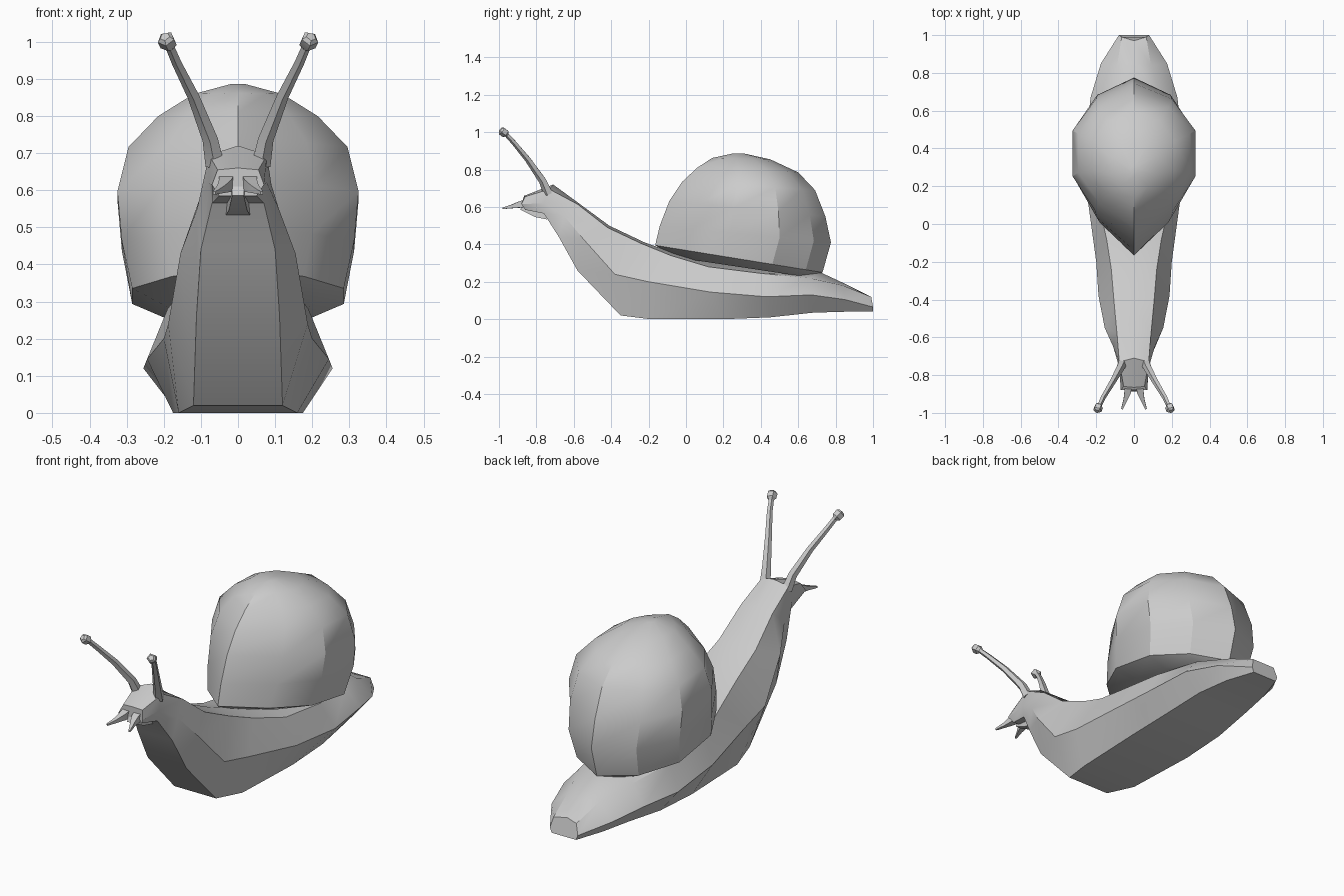
import bpy, bmesh, math
from mathutils import Vector


def loft(name, rings, smooth=30):
    """Skin a list of closed rings, capping both ends."""
    bm = bmesh.new()
    vr = [[bm.verts.new(p) for p in r] for r in rings]
    n = len(rings[0])
    for a, b in zip(vr, vr[1:]):
        for i in range(n):
            j = (i + 1) % n
            bm.faces.new((a[i], a[j], b[j], b[i]))
    bm.faces.new(vr[0])
    bm.faces.new(vr[-1])
    bmesh.ops.recalc_face_normals(bm, faces=bm.faces)
    me = bpy.data.meshes.new(name)
    bm.to_mesh(me)
    bm.free()
    ob = bpy.data.objects.new(name, me)
    bpy.context.collection.objects.link(ob)
    if smooth:
        bpy.ops.object.select_all(action='DESELECT')
        ob.select_set(True)
        bpy.context.view_layer.objects.active = ob
        bpy.ops.object.shade_smooth_by_angle(angle=math.radians(smooth))
    return ob


def tube(name, path, sides):
    """Tapered low-sided tube; path holds (x, y, z, radius)."""
    pts = [Vector(p[:3]) for p in path]
    rings = []
    for i, p in enumerate(pts):
        d = (pts[min(i + 1, len(pts) - 1)] - pts[max(i - 1, 0)]).normalized()
        u = d.cross(Vector((1, 0, 0))).normalized()
        v = d.cross(u)
        ring = []
        for k in range(sides):
            a = 2 * math.pi * (k + 0.5) / sides
            ring.append(p + (u * math.cos(a) + v * math.sin(a)) * path[i][3])
        rings.append(ring)
    return loft(name, rings)


# Body: each station is sole edge, flank edge, top edge (x, y, z), back ridge (y, z)
stations = [
    ((.050, -.86, .585), (.070, -.88, .615), (.055, -.86, .655), (-.865, .66)),
    ((.070, -.76, .565), (.078, -.76, .62), (.078, -.73, .695), (-.71, .72)),
    ((.100, -.68, .44), (.110, -.65, .55), (.090, -.58, .615), (-.58, .625)),
    ((.112, -.58, .26), (.155, -.55, .43), (.105, -.42, .49), (-.41, .50)),
    ((.120, -.35, .02), (.188, -.38, .24), (.120, -.24, .405), (-.22, .41)),
    ((.160, -.19, .00), (.200, -.20, .20), (.145, -.08, .34), (-.08, .36)),
    ((.175, .20, .00), (.245, .13, .145), (.190, .12, .28), (.12, .31)),
    ((.170, .45, .01), (.255, .43, .12), (.190, .40, .245), (.40, .27)),
    ((.150, .68, .035), (.230, .67, .13), (.150, .66, .22), (.72, .25)),
    ((.120, .85, .04), (.175, .85, .105), (.090, .84, .18), (.86, .185)),
    ((.070, 1.0, .04), (.080, 1.0, .065), (.065, .99, .12), (.97, .125)),
]
body = []
for b, s, t, c in stations:
    half = [b, s, t]
    body.append(half + [(0,) + c] + [(-x, y, z) for x, y, z in reversed(half)])
loft("body", body)

# Shell: tilted stacked rings (front y, front z, back y, back z, half width)
shell_rings = [
    (-.05, .33, .68, .22, .19),
    (-.165, .395, .73, .25, .285),
    (-.14, .50, .775, .41, .313),
    (-.09, .63, .745, .55, .325),
    (-.02, .735, .69, .69, .295),
    (.06, .81, .60, .785, .215),
    (.14, .862, .45, .855, .12),
    (.25, .886, .31, .886, .02),
]
outline = [(0, 0), (.19, .63), (.41, 1), (.70, 1), (.90, .62), (1, 0)]
outline += [(t, -w) for t, w in reversed(outline[1:-1])]
loft("shell", [[(w * hw, yf + (yb - yf) * t, zf + (zb - zf) * t) for t, w in outline]
               for yf, zf, yb, zb, hw in shell_rings])

# Paired feelers: long eye stalks with knobs, and short lower feelers
for side, s in (("left", 1), ("right", -1)):
    tube("eye_stalk_" + side, [
        (s * .062, -.735, .67, .027), (s * .075, -.765, .74, .022),
        (s * .120, -.845, .855, .017), (s * .165, -.92, .945, .014),
        (s * .182, -.957, .985, .013), (s * .187, -.965, .993, .024),
        (s * .194, -.985, 1.008, .024), (s * .197, -.992, 1.014, .014)], 5)
    tube("feeler_" + side, [
        (s * .030, -.84, .625, .030), (s * .034, -.89, .613, .024),
        (s * .046, -.93, .603, .014), (s * .064, -.98, .593, .006)], 4)

# Lower lip under the head
tube("lip", [(0, -.74, .565, .045), (0, -.80, .57, .035), (0, -.88, .60, .022)], 4)
